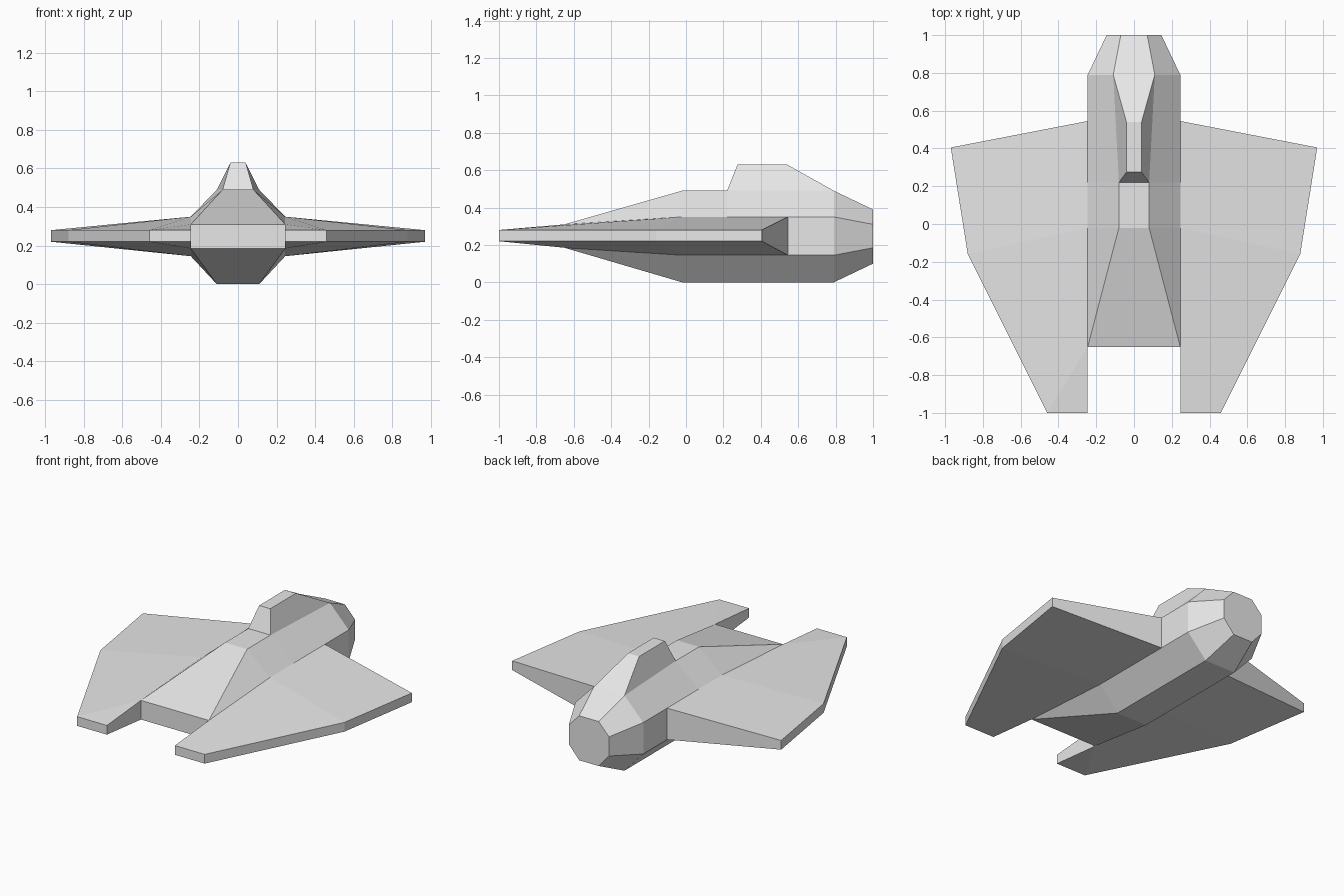
import bpy, bmesh

cube = bpy.data.objects.get("Cube")
if cube:
    bpy.data.objects.remove(cube, do_unlink=True)

hull_grey = bpy.data.materials.new("hull_grey")
hull_grey.use_nodes = True
colour = (0.8, 0.8, 0.8, 1)
hull_grey.diffuse_color = colour
hull_grey.node_tree.nodes["Principled BSDF"].inputs["Base Color"].default_value = colour


def loft(name, rings):
    """Skin a closed solid through matching rings of points."""
    bm = bmesh.new()
    loops = [[bm.verts.new(p) for p in ring] for ring in rings]
    n = len(loops[0])
    for a, b in zip(loops, loops[1:]):
        for i in range(n):
            j = (i + 1) % n
            bm.faces.new((a[i], a[j], b[j], b[i]))
    bm.faces.new(loops[0])
    bm.faces.new(loops[-1])
    bmesh.ops.remove_doubles(bm, verts=bm.verts, dist=0.0005)
    bmesh.ops.recalc_face_normals(bm, faces=bm.faces)
    mesh = bpy.data.meshes.new(name)
    bm.to_mesh(mesh)
    bm.free()
    mesh.materials.append(hull_grey)
    obj = bpy.data.objects.new(name, mesh)
    bpy.context.collection.objects.link(obj)
    return obj


def mirrored_ring(y, half):
    """Full cross-section from its (x, z) points on the left side."""
    return [(x, y, z) for x, z in half] + [(-x, y, z) for x, z in reversed(half)]


# Fuselage: eight-sided sections from the wedge front to the blunt end
side, top, low = 0.245, 0.35, 0.145
stations = [
    (-0.65, [(side, 0.31), (side, 0.31), (side, 0.185), (side, 0.185)]),
    (-0.02, [(0.08, 0.49), (side, top), (side, low), (0.11, 0)]),
    (0.22, [(0.08, 0.49), (side, top), (side, low), (0.11, 0)]),
    (0.79, [(0.11, 0.49), (side, top), (side, low), (0.11, 0)]),
    (1.0, [(0.07, 0.39), (0.145, 0.31), (0.145, 0.185), (0.07, 0.10)]),
]
loft("fuselage", [mirrored_ring(y, half) for y, half in stations])

# Raised cabin on the deck, tapering to a narrow roof
base = [(0.08, 0.22, 0.49), (0.11, 0.79, 0.49), (-0.11, 0.79, 0.49), (-0.08, 0.22, 0.49)]
roof = [(0.04, 0.275, 0.63), (0.04, 0.54, 0.63), (-0.04, 0.54, 0.63), (-0.04, 0.275, 0.63)]
loft("cabin", [base, roof])

# Swept wings: chords from root to edge, each with its own thickness
chords = [
    ((0.545, top, low), (0.97, 0.405)),
    ((-0.02, top, low), (0.88, -0.16)),
    ((-0.65, 0.31, 0.185), (0.46, -1.0)),
    ((-1.0, 0.28, 0.22), (0.46, -1.0)),
]
edge_top, edge_low = 0.28, 0.22
rings = []
for (root_y, root_top, root_low), (x, y) in chords:
    rings.append([(side, root_y, root_top), (x, y, edge_top),
                  (x, y, edge_low), (side, root_y, root_low)])
wings = loft("wings", rings)
mirror = wings.modifiers.new("mirror", "MIRROR")
mirror.use_axis[0] = True
